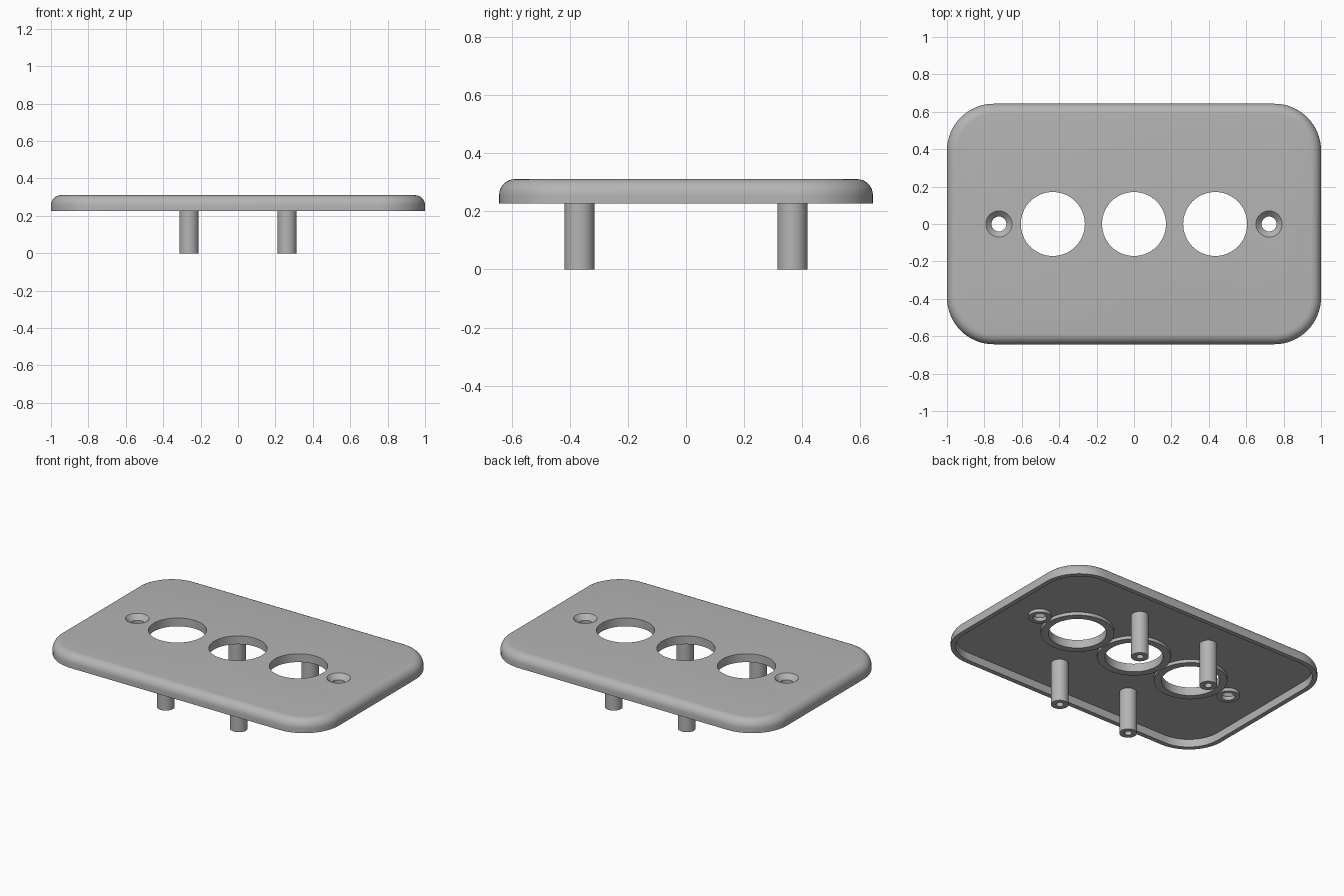
import bpy
import bmesh
from math import cos, sin, pi

if "Cube" in bpy.data.objects:
    bpy.data.objects.remove(bpy.data.objects["Cube"], do_unlink=True)

HALF_X, HALF_Y, CORNER = 1.0, 0.643, 0.25
RIM, FLOOR, TOP = 0.227, 0.278, 0.311
FILLET, WALL = 0.055, 0.03
COLLAR = 0.257
SOCKET_X, SOCKET_R = 0.434, 0.171
SCREW_X, SCREW_R, SINK_R = 0.722, 0.04, 0.07
POST_X, POST_Y, POST_R = 0.262, 0.366, 0.052

grey = bpy.data.materials.new("satin_grey")
grey.use_nodes = True
colour = (0.46, 0.46, 0.46, 1)
grey.diffuse_color = colour
grey.node_tree.nodes["Principled BSDF"].inputs["Base Color"].default_value = colour


def finish(name, bm):
    bmesh.ops.recalc_face_normals(bm, faces=bm.faces)
    mesh = bpy.data.meshes.new(name)
    bm.to_mesh(mesh)
    bm.free()
    obj = bpy.data.objects.new(name, mesh)
    bpy.context.collection.objects.link(obj)
    mesh.materials.append(grey)
    return obj


def smooth(obj):
    bpy.ops.object.select_all(action="DESELECT")
    obj.select_set(True)
    bpy.context.view_layer.objects.active = obj
    bpy.ops.object.shade_smooth_by_angle(angle=pi / 6)


def bridge(bm, a, b):
    for i in range(len(a)):
        j = (i + 1) % len(a)
        bm.faces.new((a[i], a[j], b[j], b[i]))


def outline(bm, inset, z, steps=16):
    """Rounded rectangle ring, inset from the plate's outer edge."""
    r = CORNER - inset
    ring = []
    for quarter, (sx, sy) in enumerate(((1, 1), (-1, 1), (-1, -1), (1, -1))):
        for k in range(steps + 1):
            a = (quarter + k / steps) * pi / 2
            ring.append(bm.verts.new((sx * (HALF_X - CORNER) + r * cos(a),
                                      sy * (HALF_Y - CORNER) + r * sin(a), z)))
    return ring


def turn(bm, profile, x, y=0, closed=False, sides=64):
    """Revolve (radius, z) points about a vertical axis."""
    rings = [[bm.verts.new((x + r * cos(2 * pi * k / sides),
                            y + r * sin(2 * pi * k / sides), z))
              for k in range(sides)] for r, z in profile]
    for a, b in zip(rings, rings[1:]):
        bridge(bm, a, b)
    if closed:
        bridge(bm, rings[-1], rings[0])
    else:
        bm.faces.new(rings[0])
        bm.faces.new(rings[-1])


# Hollow cover plate with a rounded upper edge
bm = bmesh.new()
rings = [outline(bm, WALL, FLOOR), outline(bm, WALL, RIM), outline(bm, 0, RIM)]
for k in range(9):
    a = k / 8 * pi / 2
    rings.append(outline(bm, FILLET * (1 - cos(a)), TOP - FILLET * (1 - sin(a))))
for a, b in zip(rings, rings[1:]):
    bridge(bm, a, b)
bm.faces.new(rings[0])
bm.faces.new(rings[-1])
plate = finish("cover_plate", bm)

# Cutter for the three openings and the countersunk screw holes
bm = bmesh.new()
for x in (-SOCKET_X, 0, SOCKET_X):
    turn(bm, [(SOCKET_R, 0), (SOCKET_R, 1)], x)
for x in (-SCREW_X, SCREW_X):
    turn(bm, [(SCREW_R, 0), (SCREW_R, FLOOR + 0.002), (SINK_R, TOP), (SINK_R, 1)], x)
cutter = finish("hole_cutter", bm)
cutter.hide_render = True
cut = plate.modifiers.new("holes", "BOOLEAN")
cut.operation = "DIFFERENCE"
cut.solver = "EXACT"
cut.object = cutter
bpy.context.view_layer.objects.active = plate
bpy.ops.object.modifier_apply(modifier=cut.name)
bpy.data.objects.remove(cutter, do_unlink=True)
smooth(plate)


def collar(name, x, inner, outer):
    bm = bmesh.new()
    turn(bm, [(inner, COLLAR), (outer, COLLAR), (outer, FLOOR), (inner, FLOOR)],
         x, closed=True)
    smooth(finish(name, bm))


# Raised collars on the underside
for side, x in (("right", -SOCKET_X), ("middle", 0), ("left", SOCKET_X)):
    collar(side + "_opening_collar", x, SOCKET_R, 0.216)
for side, x in (("right", -SCREW_X), ("left", SCREW_X)):
    collar(side + "_screw_collar", x, SCREW_R, 0.068)

# Four mounting posts with pilot holes
for end, sy in (("front", -1), ("back", 1)):
    for side, sx in (("right", -1), ("left", 1)):
        bm = bmesh.new()
        turn(bm, [(POST_R, FLOOR + 0.005), (POST_R, 0), (0.022, 0), (0.022, 0.15)],
             sx * POST_X, sy * POST_Y, sides=32)
        smooth(finish(end + "_" + side + "_post", bm))
